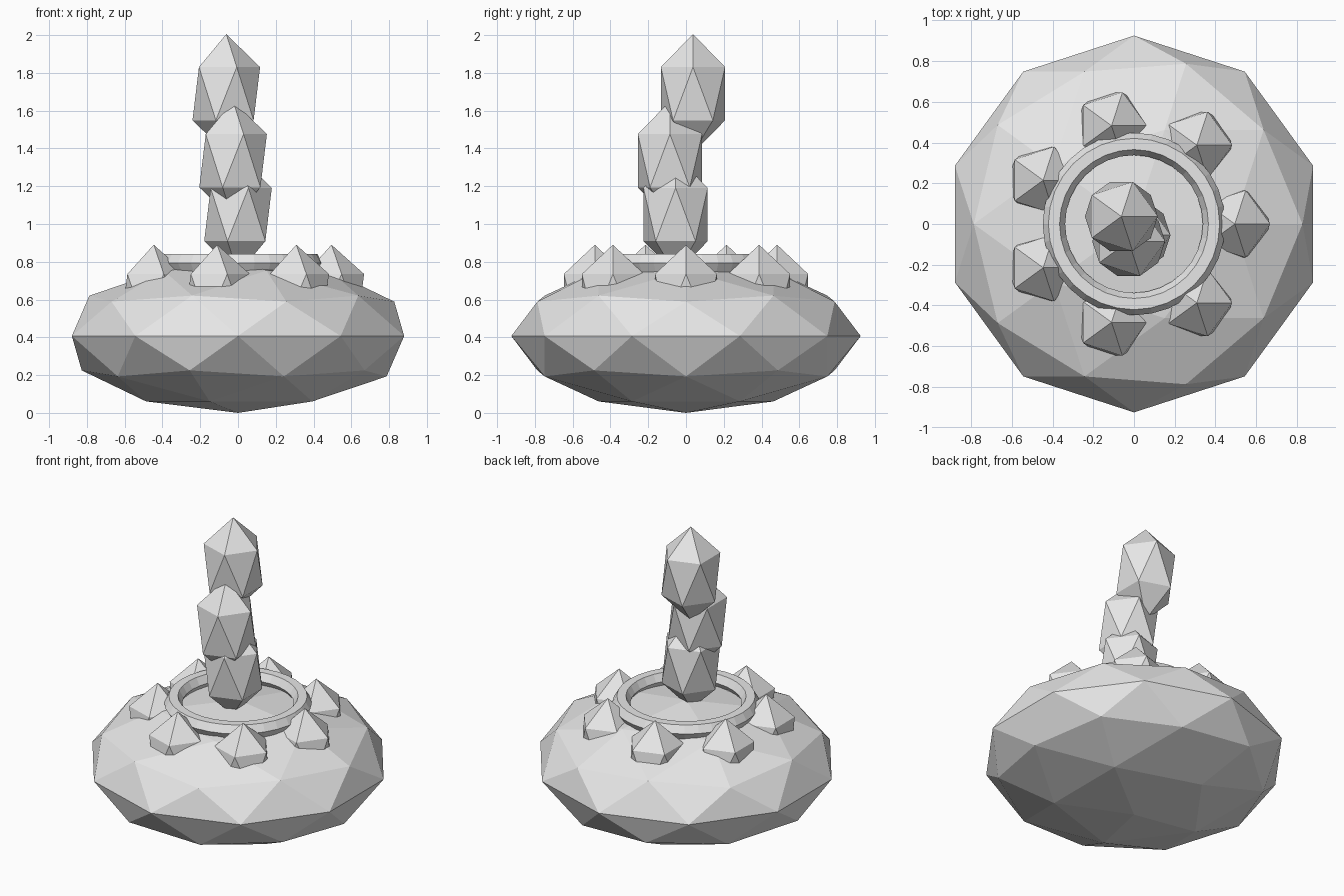
import bpy
import math

cube = bpy.data.objects.get("Cube")
if cube:
    bpy.data.objects.remove(cube, do_unlink=True)

stone = bpy.data.materials.new("pale_grey")
stone.use_nodes = True
GREY = (0.8, 0.8, 0.8, 1)
stone.diffuse_color = GREY
stone.node_tree.nodes["Principled BSDF"].inputs["Base Color"].default_value = GREY


def finish(name):
    ob = bpy.context.object
    ob.name = name
    ob.data.materials.clear()
    ob.data.materials.append(stone)
    bpy.ops.object.shade_flat()
    return ob


def faceted(name, detail, location, width, height):
    """Stretched icosphere with flat facets; width and height are radii."""
    bpy.ops.mesh.primitive_ico_sphere_add(subdivisions=detail, radius=1, location=location)
    ob = finish(name)
    ob.scale = (width, width, height)
    return ob


# Squashed faceted base
faceted("base", 2, (0, 0, 0.407), 0.925, 0.407)

# Collar ring with a hexagonal section
bpy.ops.mesh.primitive_torus_add(major_segments=32, minor_segments=6,
                                 major_radius=0.393, minor_radius=0.055,
                                 location=(0, 0, 0.793))
finish("collar_ring")

# Seven studs around the collar
STUDS = 7
for i in range(STUDS):
    a = math.tau * i / STUDS
    faceted(f"stud_{i + 1}", 1, (0.495 * math.cos(a), 0.495 * math.sin(a), 0.61), 0.193, 0.28)

# Crooked stack of three long crystals
stack = [("lower", (0, -0.055, 1.05)),
         ("middle", (-0.026, -0.085, 1.335)),
         ("upper", (-0.062, 0.037, 1.69))]
for level, spot in stack:
    faceted(f"{level}_crystal", 1, spot, 0.2, 0.315)
